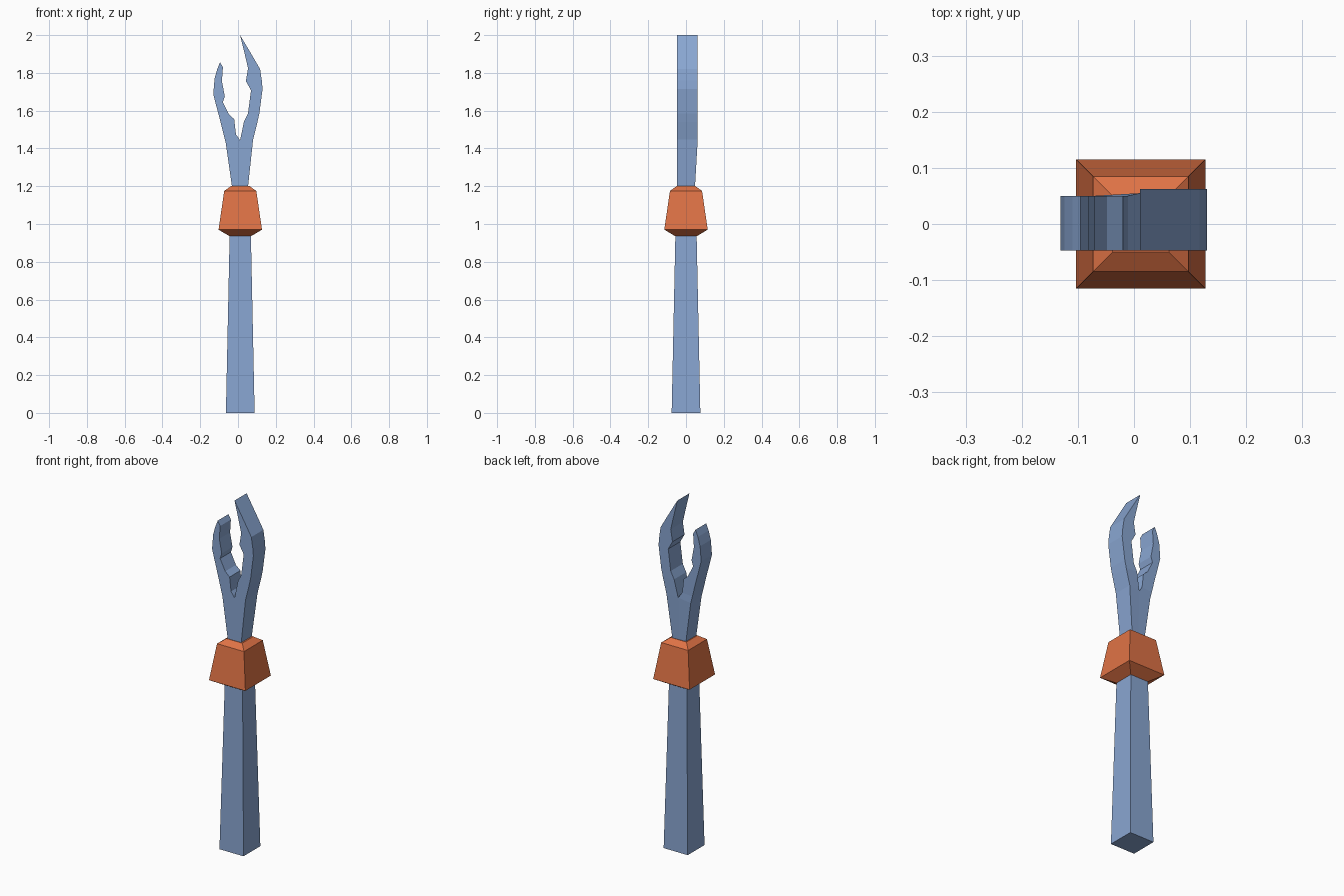
import bpy
import bmesh

if "Cube" in bpy.data.objects:
    bpy.data.objects.remove(bpy.data.objects["Cube"])

CX = 0.012  # the handle axis sits slightly right of centre


def material(name, colour):
    m = bpy.data.materials.new(name)
    m.diffuse_color = (*colour, 1)
    m.use_nodes = True
    m.node_tree.nodes["Principled BSDF"].inputs["Base Color"].default_value = m.diffuse_color
    return m


STEEL = material("blue steel", (0.25, 0.38, 0.64))
ORANGE = material("orange", (0.74, 0.17, 0.06))


def finish(bm, name, mat):
    bmesh.ops.remove_doubles(bm, verts=bm.verts, dist=0.0005)
    bmesh.ops.recalc_face_normals(bm, faces=bm.faces)
    mesh = bpy.data.meshes.new(name)
    bm.to_mesh(mesh)
    bm.free()
    mesh.materials.append(mat)
    obj = bpy.data.objects.new(name, mesh)
    bpy.context.collection.objects.link(obj)
    return obj


def square_loft(name, levels, mat):
    """Stack square sections given as (height, half width)."""
    bm = bmesh.new()
    rings = [[bm.verts.new((CX + sx * h, sy * h, z))
              for sx, sy in ((-1, -1), (1, -1), (1, 1), (-1, 1))]
             for z, h in levels]
    for a, b in zip(rings, rings[1:]):
        for i in range(4):
            j = (i + 1) % 4
            bm.faces.new((a[i], a[j], b[j], b[i]))
    bm.faces.new(rings[0][::-1])
    bm.faces.new(rings[-1])
    return finish(bm, name, mat)


def add_prong(bm, rows, tip, back):
    """Loft (outer x, z, inner x, z) rows up to a chisel-edged tip."""
    front = -0.047
    sections = []
    for i, (ox, oz, ix, iz) in enumerate(rows):
        outer_back = 0.046 if i == 0 else back
        inner_back = (0.046, 0.055)[i] if i < 2 else back
        sections.append([bm.verts.new(p) for p in (
            (ox, front, oz), (ix, front, iz),
            (ix, inner_back, iz), (ox, outer_back, oz))])
    for k, (a, b) in enumerate(zip(sections, sections[1:])):
        for i in range(4):
            if k == 0 and i == 1:
                continue  # the two prongs are joined below the fork
            j = (i + 1) % 4
            bm.faces.new((a[i], a[j], b[j], b[i]))
    bm.faces.new(sections[0][::-1])
    f = bm.verts.new((tip[0], front, tip[1]))
    b = bm.verts.new((tip[0], back, tip[1]))
    s = sections[-1]
    bm.faces.new((s[0], s[1], f))
    bm.faces.new((s[1], s[2], b, f))
    bm.faces.new((s[2], s[3], b))
    bm.faces.new((s[3], s[0], f, b))


# Tapered handle and flared collar
square_loft("handle", [(0, 0.076), (0.95, 0.056)], STEEL)
square_loft("collar", [(0.935, 0.056), (0.97, 0.115),
                       (1.175, 0.085), (1.2, 0.05)], ORANGE)

# Forked claw head: long right prong, short left prong
bm = bmesh.new()
add_prong(bm, [
    (0.050, 1.17, 0.011, 1.17),
    (0.080, 1.448, 0.011, 1.443),
    (0.103, 1.54, 0.032, 1.544),
    (0.113, 1.585, 0.053, 1.586),
    (0.130, 1.715, 0.069, 1.708),
    (0.126, 1.76, 0.042, 1.756),
    (0.117, 1.82, 0.053, 1.825),
    (0.074, 1.894, 0.037, 1.894),
], (0.011, 2.0), 0.062)
add_prong(bm, [
    (-0.028, 1.17, 0.011, 1.17),
    (-0.065, 1.43, 0.011, 1.443),
    (-0.075, 1.47, -0.011, 1.475),
    (-0.094, 1.545, -0.020, 1.555),
    (-0.103, 1.58, -0.048, 1.58),
    (-0.119, 1.64, -0.080, 1.645),
    (-0.131, 1.687, -0.070, 1.676),
    (-0.124, 1.77, -0.085, 1.756),
    (-0.110, 1.82, -0.080, 1.83),
], (-0.095, 1.857), 0.05)
finish(bm, "claw_head", STEEL)
